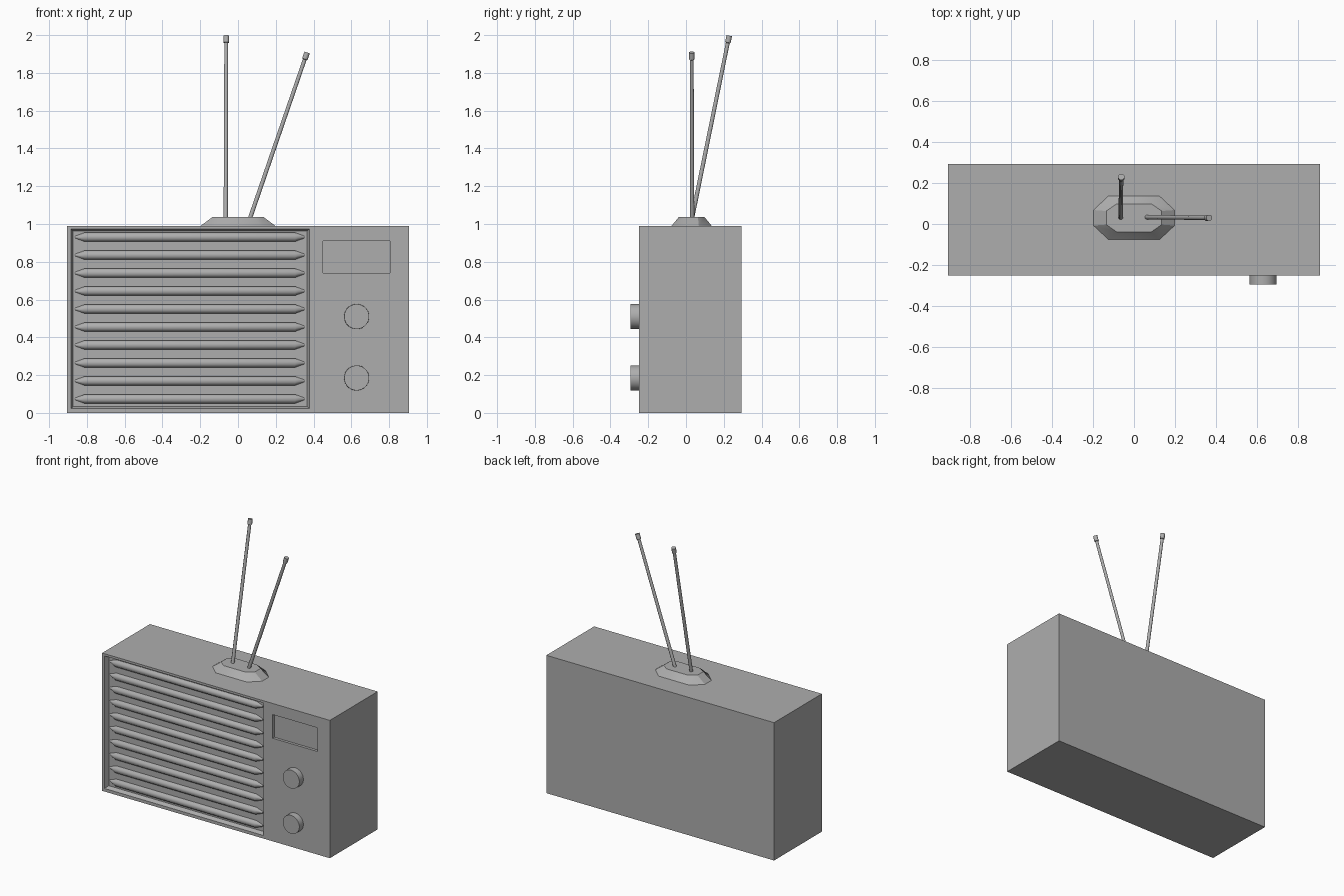
import bpy, bmesh, math
from mathutils import Vector

if "Cube" in bpy.data.objects:
    bpy.data.objects.remove(bpy.data.objects["Cube"])

# Dark grey shared by all parts
grey = bpy.data.materials.new("dark_grey")
grey.diffuse_color = (0.42, 0.42, 0.42, 1)
grey.use_nodes = True
grey.node_tree.nodes["Principled BSDF"].inputs["Base Color"].default_value = grey.diffuse_color


def loft(name, rings, hide=False):
    """Skin equal-length rings of points and cap both ends."""
    bm = bmesh.new()
    rows = [[bm.verts.new(p) for p in r] for r in rings]
    n = len(rows[0])
    for a, b in zip(rows, rows[1:]):
        for i in range(n):
            bm.faces.new((a[i], a[(i + 1) % n], b[(i + 1) % n], b[i]))
    bm.faces.new(rows[0][::-1])
    bm.faces.new(rows[-1])
    bmesh.ops.recalc_face_normals(bm, faces=bm.faces)
    me = bpy.data.meshes.new(name)
    bm.to_mesh(me)
    bm.free()
    me.materials.append(grey)
    ob = bpy.data.objects.new(name, me)
    bpy.context.collection.objects.link(ob)
    ob.hide_render = hide
    return ob


def smooth(ob, angle):
    bpy.ops.object.select_all(action='DESELECT')
    ob.select_set(True)
    bpy.context.view_layer.objects.active = ob
    bpy.ops.object.shade_smooth_by_angle(angle=math.radians(angle))


def rect(x0, x1, z0, z1, y, inset=0):
    x0, x1, z0, z1 = x0 + inset, x1 - inset, z0 + inset, z1 - inset
    return [(x0, y, z0), (x1, y, z0), (x1, y, z1), (x0, y, z1)]


def rod(name, start, end, stations, sides):
    """Round part along a line; stations are (distance, radius)."""
    start, end = Vector(start), Vector(end)
    d = (end - start).normalized()
    q = d.to_track_quat('Z', 'Y')
    rings = []
    for t, r in stations:
        rings.append([start + d * t + q @ Vector((r * math.cos(a), r * math.sin(a), 0))
                      for a in (2 * math.pi * (i + 0.5) / sides for i in range(sides))])
    ob = loft(name, rings)
    smooth(ob, 50)
    return ob


FRONT, BACK, TOP = -0.25, 0.293, 0.99

# Cabinet with recessed grille bay and dial window
body = loft("cabinet", [rect(-0.905, 0.905, 0, TOP, y) for y in (FRONT, BACK)])
for name, box, depth, taper in (("grille_cutter", (-0.885, 0.378, 0.022, 0.974), 0.03, 0.012),
                                ("dial_cutter", (0.45, 0.805, 0.74, 0.91), 0.02, 0.0)):
    cutter = loft(name, [rect(*box, FRONT - 0.05), rect(*box, FRONT),
                         rect(*box, FRONT + depth, taper)], hide=True)
    mod = body.modifiers.new(name, 'BOOLEAN')
    mod.operation, mod.solver, mod.object = 'DIFFERENCE', 'EXACT', cutter
    bpy.context.view_layer.objects.active = body
    bpy.ops.object.modifier_apply(modifier=mod.name)
    bpy.data.objects.remove(cutter)

# Ten grille slats with pointed ends
for i in range(10):
    z = 0.074 + i * 0.0952
    rod(f"grille_slat_{i + 1}", (-0.862, FRONT + 0.03, z), (0.352, FRONT + 0.03, z),
        [(0, 0.006), (0.05, 0.026), (1.164, 0.026), (1.214, 0.006)], 8)

# Control knobs
for name, z in (("upper_knob", 0.51), ("lower_knob", 0.185)):
    rod(name, (0.628, FRONT + 0.01, z), (0.628, -0.295, z),
        [(0, 0.067), (0.055, 0.066)], 24)


# Antenna base: chamfered octagonal frustum
def octagon(hx, hy, cx, cy, z):
    pts = [(hx - cx, -hy), (hx, -hy + cy), (hx, hy - cy), (hx - cx, hy)]
    pts += [(-x, -y) for x, y in pts]
    return [(x, y + 0.03, z) for x, y in pts]


base = loft("antenna_base", [octagon(0.2, 0.108, 0.075, 0.07, TOP - 0.002),
                             octagon(0.135, 0.068, 0.05, 0.035, 1.037)])
smooth(base, 30)

# Two antennas with thicker tips
for name, a, b in (("left_antenna", (-0.065, 0.03, 1.02), (-0.062, 0.229, 1.997)),
                   ("right_antenna", (0.06, 0.033, 1.02), (0.366, 0.03, 1.908))):
    length = (Vector(b) - Vector(a)).length
    rod(name, a, b, [(0, 0.012), (length - 0.04, 0.011), (length - 0.037, 0.016),
                     (length, 0.016)], 8)
